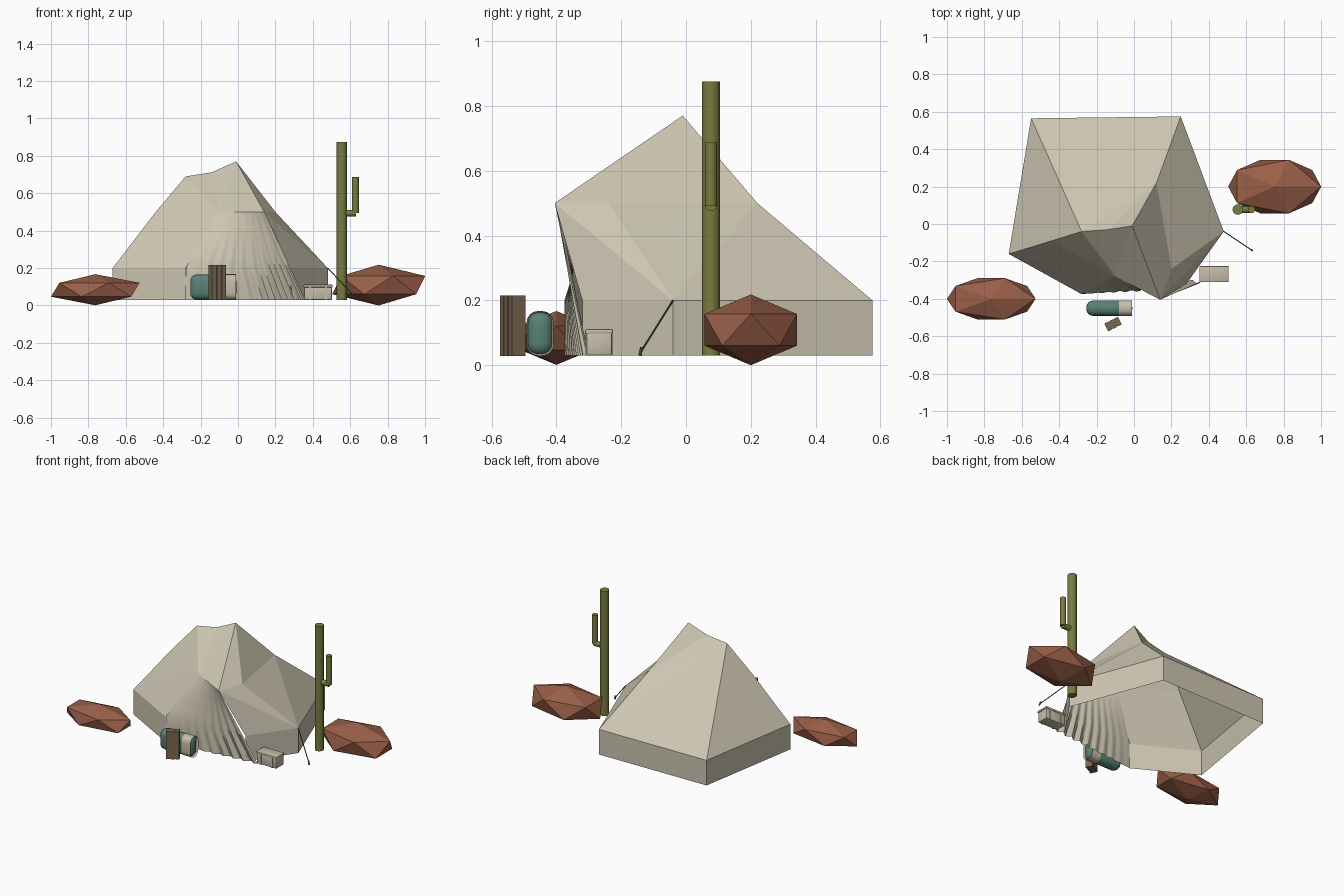
import bpy, bmesh, math
from mathutils import Vector

cube = bpy.data.objects.get("Cube")
if cube:
    bpy.data.objects.remove(cube, do_unlink=True)


def material(name, rgb):
    m = bpy.data.materials.new(name)
    m.use_nodes = True
    color = (*rgb, 1)
    m.diffuse_color = color
    bsdf = m.node_tree.nodes["Principled BSDF"]
    bsdf.inputs["Base Color"].default_value = color
    bsdf.inputs["Roughness"].default_value = 0.9
    return m


CANVAS = material("canvas", (0.62, 0.57, 0.45))
ROCK = material("red rock", (0.32, 0.115, 0.065))
GREEN = material("cactus green", (0.19, 0.2, 0.05))
TEAL = material("teal cloth", (0.10, 0.22, 0.18))
WOOD = material("brown wood", (0.19, 0.135, 0.08))
CRATE = material("pale crate", (0.56, 0.51, 0.40))
ROPE = material("dark rope", (0.10, 0.085, 0.06))


def finish(bm, name, mat, smooth=False):
    me = bpy.data.meshes.new(name)
    bm.to_mesh(me)
    bm.free()
    ob = bpy.data.objects.new(name, me)
    bpy.context.collection.objects.link(ob)
    me.materials.append(mat)
    if smooth:
        bpy.ops.object.select_all(action='DESELECT')
        bpy.context.view_layer.objects.active = ob
        ob.select_set(True)
        bpy.ops.object.shade_smooth_by_angle(angle=math.radians(35))
    return ob


def box(name, mat, center, size, turn=0, bevel=0, segments=2):
    bm = bmesh.new()
    bmesh.ops.create_cube(bm, size=1)
    bmesh.ops.scale(bm, vec=size, verts=bm.verts)
    if bevel:
        bmesh.ops.bevel(bm, geom=bm.edges[:], offset=bevel, segments=segments,
                        profile=0.5, affect='EDGES')
    ob = finish(bm, name, mat, bevel > 0)
    ob.location = center
    ob.rotation_euler.z = turn
    return ob


def rod(name, mat, start, end, radius, sides=16):
    start, end = Vector(start), Vector(end)
    bm = bmesh.new()
    bmesh.ops.create_cone(bm, cap_ends=True, segments=sides, radius1=radius,
                          radius2=radius, depth=(end - start).length)
    ob = finish(bm, name, mat, True)
    ob.location = (start + end) / 2
    ob.rotation_mode = 'QUATERNION'
    ob.rotation_quaternion = (end - start).to_track_quat('Z', 'Y')
    return ob


def panels(name, points, faces):
    bm = bmesh.new()
    verts = {k: bm.verts.new(p) for k, p in points.items()}
    for f in faces:
        bm.faces.new([verts[k] for k in f.split()])
    bmesh.ops.recalc_face_normals(bm, faces=bm.faces)
    return finish(bm, name, CANVAS)


# Tent corner points: ground wall, eaves, upper ring and two peaks
GROUND, EAVE, RING = 0.03, 0.2, 0.5
plan = {"back_r": (-0.55, 0.565), "back_l": (0.25, 0.575), "side_l": (0.48, -0.04),
        "door_l": (0.28, -0.32), "door_r": (-0.28, -0.375), "side_r": (-0.67, -0.16)}
ring = {"ring_back": (0.12, 0.22), "ring_left": (0.2, -0.24), "tip": (0.14, -0.405),
        "ring_door": (-0.1, -0.28), "ring_right": (-0.44, -0.09)}
eaves = {k: (*p, EAVE) for k, p in plan.items()}
upper = {k: (*p, RING) for k, p in ring.items()}
peaks = {"apex": (-0.01, -0.01, 0.77), "sag": (-0.14, -0.03, 0.712),
         "peak": (-0.28, -0.04, 0.69)}

# Walls
base = {k + "_base": (*p, GROUND) for k, p in plan.items()}
order = ["door_r", "side_r", "back_r", "back_l", "side_l", "door_l"]
panels("tent_walls", {**eaves, **base},
       [f"{a} {b} {b}_base {a}_base" for a, b in zip(order, order[1:])])

# Roof
panels("tent_roof", {**eaves, **upper, **peaks}, [
    "back_r back_l peak", "back_l ring_back peak", "side_r back_r peak ring_right",
    "back_l side_l ring_back", "ring_back side_l ring_left",
    "ring_left side_l tip", "side_l door_l tip",
    "side_r door_r ring_door", "side_r ring_door ring_right",
    "ring_right ring_door peak", "peak ring_door sag", "sag ring_door apex",
    "ring_door tip apex", "tip ring_left apex", "ring_left ring_back apex",
    "ring_back sag apex", "ring_back peak sag"])

# Pleated door curtain, folds growing toward the ground and the left side
top_a, top_b = Vector(upper["ring_door"]), Vector(upper["tip"])
eave_a = Vector(eaves["door_r"])
foot_b = Vector((0.36, -0.305, GROUND))
COLS, ROWS = 56, 8
bm = bmesh.new()
grid = []
for r in range(ROWS + 1):
    v = r / ROWS
    z = RING + (GROUND - RING) * v
    left = top_a.lerp(eave_a, min(1, (RING - z) / (RING - EAVE)))
    left.z = z
    right = top_b.lerp(foot_b, v)
    row = []
    for c in range(COLS + 1):
        u = c / COLS
        p = left.lerp(right, u)
        p.y += 0.014 * v * u * math.sin(u * math.tau * 9)
        row.append(bm.verts.new(p))
    grid.append(row)
for a, b in zip(grid, grid[1:]):
    for c in range(COLS):
        bm.faces.new((a[c], b[c], b[c + 1], a[c + 1]))
finish(bm, "door_curtain", CANVAS, True)

# Guy rope and peg
rod("guy_rope", ROPE, (0.48, -0.04, 0.2), (0.63, -0.14, 0.04), 0.003, 6)
rod("rope_peg", ROPE, (0.625, -0.137, 0.055), (0.632, -0.142, 0.03), 0.005, 6)

# Cactus
rod("cactus_trunk", GREEN, (0.555, 0.077, 0.03), (0.555, 0.077, 0.875), 0.028)
rod("cactus_arm_elbow", GREEN, (0.56, 0.077, 0.493), (0.63, 0.077, 0.493), 0.018)
rod("cactus_arm", GREEN, (0.628, 0.077, 0.493), (0.628, 0.077, 0.687), 0.019)

# Rocks
for name, center, radii in (("left_rock", (0.752, 0.2, 0.109), (0.278, 0.168, 0.109)),
                            ("right_rock", (-0.763, -0.4, 0.084), (0.265, 0.13, 0.083))):
    bm = bmesh.new()
    bmesh.ops.create_icosphere(bm, subdivisions=1, radius=1)
    bmesh.ops.scale(bm, vec=radii, verts=bm.verts)
    finish(bm, name, ROCK).location = center

# Bedroll with strap
box("bedroll", TEAL, (-0.132, -0.45, 0.098), (0.246, 0.082, 0.136), bevel=0.036, segments=4)
box("bedroll_strap", CRATE, (-0.046, -0.45, 0.098), (0.004, 0.084, 0.138), bevel=0.036, segments=4)

# Wooden post box with raised boards on its broad sides
turn = math.radians(27)
center = Vector((-0.112, -0.535, 0.122))
box("wood_core", WOOD, center, (0.082, 0.038, 0.184), turn)
across = Vector((math.cos(turn), math.sin(turn), 0))
for i in (-1, 0, 1):
    box("wood_board", WOOD, center + across * 0.029 * i, (0.024, 0.046, 0.186), turn)

# Crate with lid and corner straps
box("crate_body", CRATE, (0.428, -0.268, 0.066), (0.148, 0.078, 0.073), bevel=0.005)
box("crate_lid", CRATE, (0.428, -0.268, 0.104), (0.156, 0.086, 0.014), bevel=0.004)
for x in (0.385, 0.471):
    box("crate_strap", CRATE, (x, -0.268, 0.066), (0.012, 0.084, 0.072))
